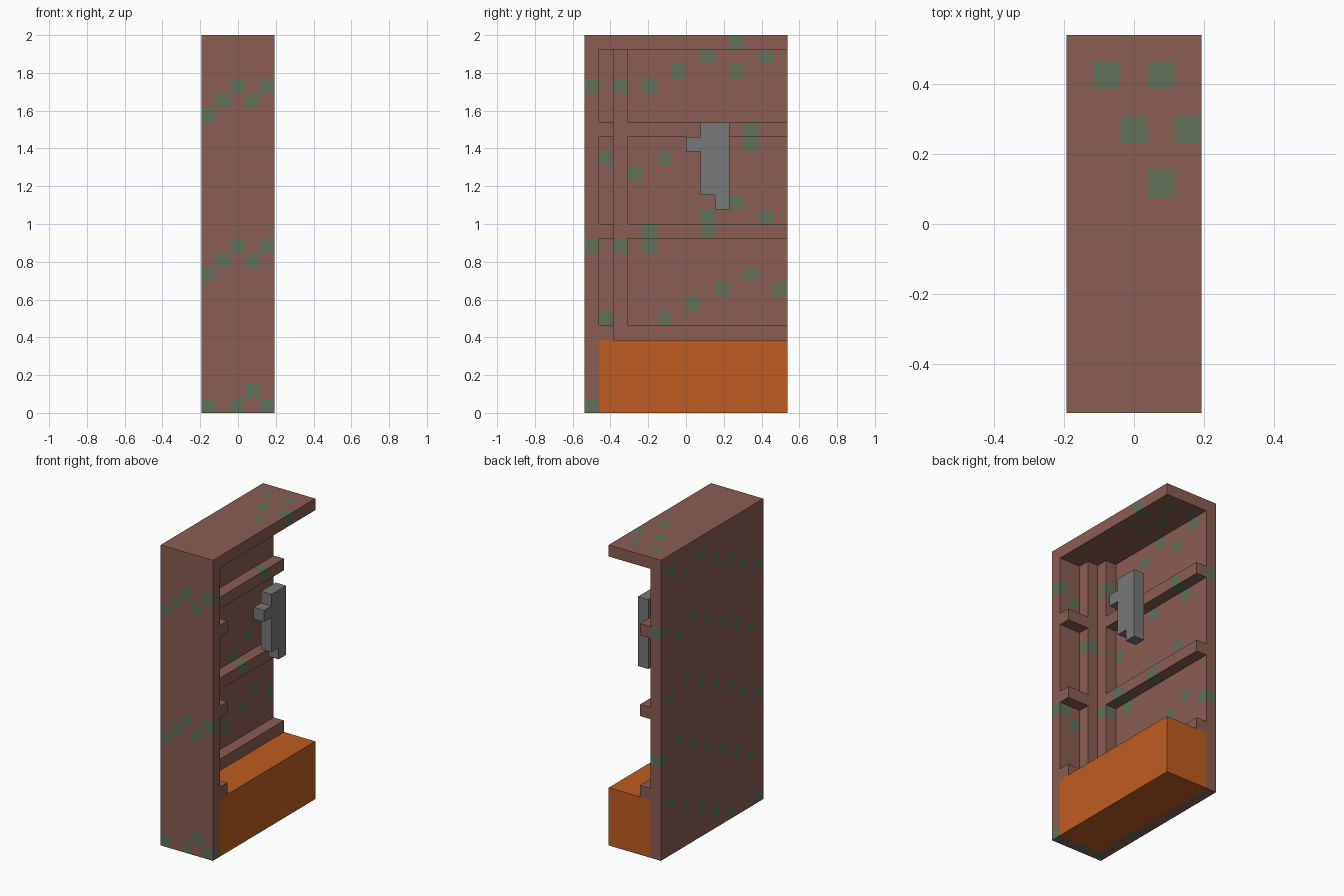
import bpy
import bmesh
from mathutils import Vector

if "Cube" in bpy.data.objects:
    bpy.data.objects.remove(bpy.data.objects["Cube"], do_unlink=True)

U = 1 / 13                        # edge of one block
SIZE = Vector((5, 14, 26))        # whole model in blocks


def make_material(name, rgb):
    """Flat material from display colour, stored as linear."""
    lin = [((c / 255 + 0.055) / 1.055) ** 2.4 for c in rgb]
    mat = bpy.data.materials.new(name)
    mat.use_nodes = True
    mat.diffuse_color = (*lin, 1)
    mat.node_tree.nodes["Principled BSDF"].inputs["Base Color"].default_value = (*lin, 1)
    return mat


brick = make_material("red brown brick", (138, 93, 83))
moss = make_material("moss green", (98, 112, 90))
orange = make_material("orange", (191, 92, 33))
metal = make_material("grey metal", (120, 120, 120))


def box(lo, hi):
    """Set of block cells from corner lo up to corner hi."""
    return {(i, j, k) for i in range(lo[0], hi[0])
            for j in range(lo[1], hi[1]) for k in range(lo[2], hi[2])}


# Each part: its cells and its materials
parts = {
    "back_panel": (box((0, 1, 0), (1, 14, 25)), (brick, moss)),
    "front_wall": (box((0, 0, 0), (5, 1, 25)), (brick, moss)),
    "roof_slab": (box((0, 0, 25), (5, 14, 26)), (brick, moss)),
    "corner_pillar": (box((1, 1, 5), (3, 2, 25)), (brick, moss)),
    "inner_post": (box((1, 2, 5), (2, 3, 25)), (brick, moss)),
    "base_block": (box((1, 1, 0), (5, 14, 5)), (orange,)),
    "handle": (box((4, 8, 15), (5, 10, 20)) | box((4, 9, 14), (5, 10, 15))
               | box((4, 7, 18), (5, 8, 19)), (metal,)),
}
for name, k in (("lower", 5), ("middle", 12), ("upper", 19)):
    parts[name + "_rail"] = (box((1, 3, k), (2, 14, k + 1)), (brick, moss))
    parts[name + "_bracket"] = (box((3, 1, k), (5, 2, k + 1)), (brick, moss))

solid = set().union(*(cells for cells, mats in parts.values()))
DIRECTIONS = [Vector(s * (a == n) for a in range(3)) for n in range(3) for s in (-1, 1)]


def is_mossy(cell):
    """Scattered moss pattern over the brick blocks."""
    i, j, k = cell
    return (33 * i + 17 * j + 29 * k) % 64 < 6


def build_part(name, cells, mats):
    """Skin the exposed sides of a part's blocks."""
    bm = bmesh.new()
    for cell in sorted(cells):
        centre = Vector(cell) + Vector((0.5, 0.5, 0.5))
        for n in DIRECTIONS:
            if tuple(int(c) for c in Vector(cell) + n) in solid:
                continue
            a = Vector((n.y, n.z, n.x)) / 2
            b = n.cross(a)
            mid = centre + n / 2
            corners = (mid - a - b, mid + a - b, mid + a + b, mid - a + b)
            face = bm.faces.new([
                bm.verts.new(((p.x - SIZE.x / 2) * U, (p.y - SIZE.y / 2) * U, p.z * U))
                for p in corners])
            face.material_index = int(len(mats) > 1 and is_mossy(cell))
    bmesh.ops.remove_doubles(bm, verts=bm.verts, dist=U / 100)
    mesh = bpy.data.meshes.new(name)
    bm.to_mesh(mesh)
    bm.free()
    for mat in mats:
        mesh.materials.append(mat)
    bpy.context.scene.collection.objects.link(bpy.data.objects.new(name, mesh))


for name, (cells, mats) in parts.items():
    build_part(name, cells, mats)
